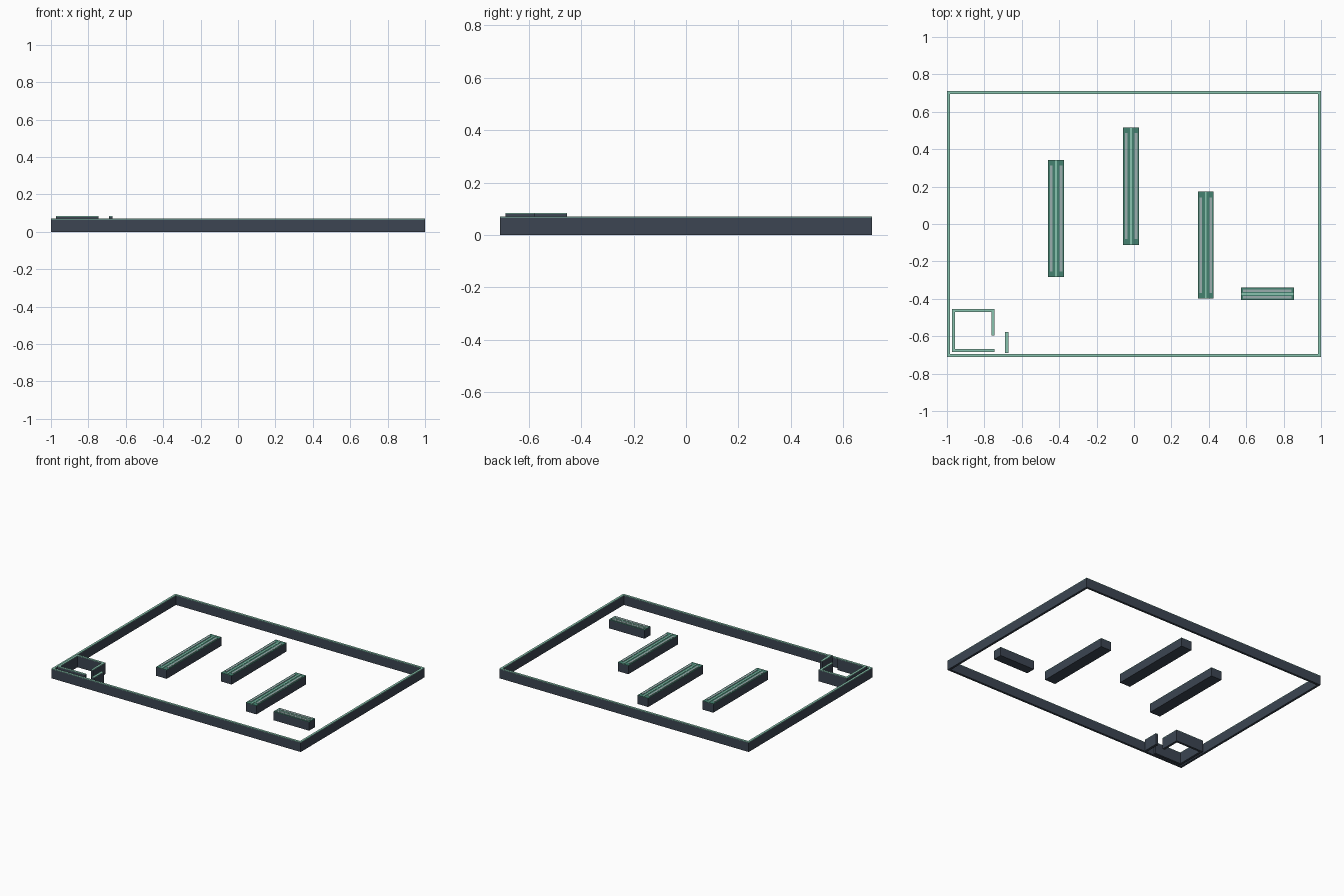
import bpy
import bmesh
from mathutils import Matrix, Vector

if "Cube" in bpy.data.objects:
    bpy.data.objects.remove(bpy.data.objects["Cube"])


def material(name, rgb):
    m = bpy.data.materials.new(name)
    m.diffuse_color = (*rgb, 1)
    m.use_nodes = True
    m.node_tree.nodes["Principled BSDF"].inputs["Base Color"].default_value = m.diffuse_color
    return m


NAVY = material("navy_wall", (0.045, 0.06, 0.085))
GREEN = material("green_cap", (0.06, 0.22, 0.16))
MINT = material("mint_trim", (0.25, 0.55, 0.43))
GREY = material("grey_strip", (0.33, 0.42, 0.42))


def boxes(name, items):
    """One object from (x0, x1, y0, y1, z0, z1, material) boxes."""
    bm = bmesh.new()
    mats = []
    for x0, x1, y0, y1, z0, z1, mat in items:
        if mat not in mats:
            mats.append(mat)
        size = Matrix.Diagonal((x1 - x0, y1 - y0, z1 - z0, 1))
        place = Matrix.Translation(Vector((x0 + x1, y0 + y1, z0 + z1)) / 2)
        verts = bmesh.ops.create_cube(bm, size=1, matrix=place @ size)["verts"]
        for f in {f for v in verts for f in v.link_faces}:
            f.material_index = mats.index(mat)
    me = bpy.data.meshes.new(name)
    bm.to_mesh(me)
    bm.free()
    for m in mats:
        me.materials.append(m)
    ob = bpy.data.objects.new(name, me)
    bpy.context.collection.objects.link(ob)
    return ob


def wall(name, x0, x1, y0, y1, h):
    """Navy wall with a thin green cap on its top edge."""
    boxes(name, [(x0, x1, y0, y1, 0, h - 0.004, NAVY),
                 (x0, x1, y0, y1, h - 0.004, h, MINT)])


def counter(name, x0, x1, y0, y1, h=0.064):
    """Block with a capped top, centre ridge and two inset side strips."""
    parts = [(x0, x1, y0, y1, 0, h - 0.004, NAVY),
             (x0, x1, y0, y1, h - 0.004, h, GREEN)]
    along_y = (y1 - y0) > (x1 - x0)
    a0, a1, b0, b1 = (x0, x1, y0, y1) if along_y else (y0, y1, x0, x1)
    mid, inset = (a0 + a1) / 2, 0.03 if along_y else 0.012
    strips = [(mid - 0.005, mid + 0.005, 0.002, MINT),
              (a0 + 0.009, a0 + 0.023, inset, GREY),
              (a1 - 0.023, a1 - 0.009, inset, GREY)]
    for s0, s1, ins, mat in strips:
        lo, hi = b0 + ins, b1 - ins
        span = (s0, s1, lo, hi) if along_y else (lo, hi, s0, s1)
        parts.append((*span, h, h + 0.002, mat))
    boxes(name, parts)


# Perimeter walls
X, Y, T, H = 1.0, 0.71, 0.016, 0.07
wall("front_wall", -X, X, -Y, -Y + T, H)
wall("back_wall", -X, X, Y - T, Y, H)
wall("left_wall", -X, -X + T, -Y + T, Y - T, H)
wall("right_wall", X - T, X, -Y + T, Y - T, H)

# Corner room with a doorway, and the screen wall beside it
RX0, RX1, RY0, RY1, RT, RH = -0.973, -0.746, -0.685, -0.455, 0.016, 0.084
wall("room_front_wall", RX0, RX1, RY0, RY0 + RT, RH)
wall("room_back_wall", RX0, RX1, RY1 - RT, RY1, RH)
wall("room_left_wall", RX0, RX0 + RT, RY0 + RT, RY1 - RT, RH)
wall("room_right_wall", RX1 - RT, RX1, -0.597, RY1 - RT, RH)
wall("screen_wall", -0.69, -0.672, -0.69, -0.578, RH)

# Free-standing display blocks
counter("left_display", -0.459, -0.374, -0.283, 0.343)
counter("middle_display", -0.058, 0.027, -0.111, 0.516)
counter("right_display", 0.341, 0.426, -0.398, 0.173)
counter("checkout_counter", 0.571, 0.855, -0.407, -0.34)
